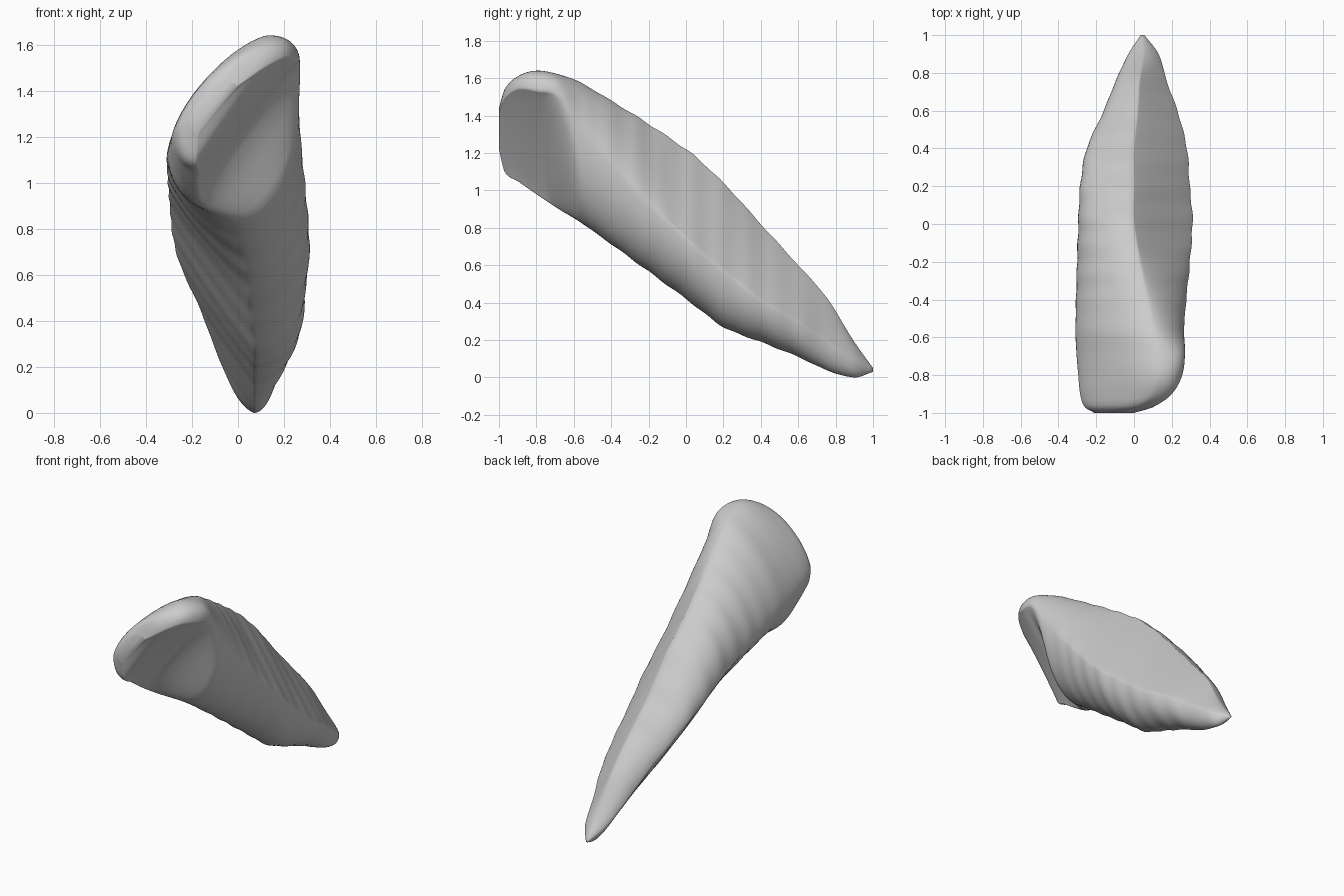
import bpy, bmesh, math

if "Cube" in bpy.data.objects:
    bpy.data.objects.remove(bpy.data.objects["Cube"])

# Sections along y: y, left (x, z), right (x, z), top (x, z), bottom (x, z)
S = [
    (-1.0, -.21, 1.27, .00, 1.42, -.06, 1.44, -.17, 1.22),
    (-.97, -.26, 1.23, .10, 1.49, .02, 1.54, -.18, 1.10),
    (-.90, -.285, 1.20, .20, 1.54, .10, 1.61, -.17, 1.05),
    (-.80, -.295, 1.17, .255, 1.53, .13, 1.64, -.17, .98),
    (-.68, -.305, 1.13, .27, 1.50, .13, 1.62, -.14, .90),
    (-.55, -.31, 1.10, .265, 1.30, .10, 1.57, .00, .82),
    (0, -.295, .89, .31, .75, .00, 1.22, .05, .42),
    (.20, -.285, .78, .295, .58, .00, 1.04, .07, .27),
    (.40, -.25, .64, .28, .42, .00, .82, .07, .19),
    (.60, -.16, .44, .23, .30, .02, .60, .07, .11),
    (.75, -.10, .28, .175, .20, .03, .43, .07, .04),
    (.90, -.03, .12, .13, .09, .05, .19, .07, .00),
    (1.0, .035, .04, .055, .04, .045, .05, .045, .03),
]


def ramp(v, a, b):
    return max(0, min(1, (v - a) / (b - a)))


def slope(i, k):
    a, b = S[max(i - 1, 0)], S[min(i + 1, len(S) - 1)]
    return (b[k] - a[k]) / (b[0] - a[0])


def section(y):
    """Smooth blend between the stations on either side of y."""
    i = max(k for k in range(len(S) - 1) if S[k][0] <= y)
    a, b = S[i], S[i + 1]
    h = b[0] - a[0]
    t = (y - a[0]) / h
    w = t * t * (3 - 2 * t)
    return [a[k] + (b[k] - a[k]) * w
            + h * t * (1 - t) * ((1 - t) * slope(i, k) - t * slope(i + 1, k))
            for k in range(1, len(a))]


def ring(y, n=16):
    """Closed outline of four corner curves (power 1 = round, 2 = straight cut)."""
    xl, zl, xr, zr, xt, zt, xb, zb = section(y)
    tip = ramp(y, .8, 1)
    upper_right = .85 + 1.05 * ramp(y, -.7, -.1) - .7 * tip
    upper_left = 1.4 - .4 * ramp(y, -.8, 0)
    lower_left = .9 + 1.0 * ramp(y, -.75, -.1) - .7 * tip
    lower_right = 2.1 - 1.1 * ramp(y, -.75, -.58)
    corners = [((xr, zr), (xt, zt), (xt, zr), upper_right, 0),
               ((xl, zl), (xt, zt), (xt, zl), upper_left, 1),
               ((xl, zl), (xb, zb), (xb, zl), lower_left, 0),
               ((xr, zr), (xb, zb), (xb, zr), lower_right, 1)]
    # faint growth ripples on the shaft
    f = 1 + .008 * ramp(y, -.6, -.3) * (1 - tip) * math.sin(2 * math.pi * y / .15)
    cx, cz = (xl + xr) / 2, (zt + zb) / 2
    pts = []
    for side, end, c, p, flip in corners:
        for j in range(n):
            a = math.pi / 2 * ((n - j) if flip else j) / n
            u, v = max(0, math.cos(a)) ** p, max(0, math.sin(a)) ** p
            x, z = c[0] + (side[0] - c[0]) * u, c[1] + (end[1] - c[1]) * v
            pts.append((cx + (x - cx) * f, y, max(0, cz + (z - cz) * f)))
    return pts


# Tapered horn body lofted through the sections, denser at the blunt head
stations = [-.9 - .1 * math.cos(math.pi / 2 * k / 10) for k in range(10)]
stations += [-.9 + .02 * k for k in range(96)]
bm = bmesh.new()
rings = [[bm.verts.new(p) for p in ring(max(-1, min(y, 1)))] for y in stations]
for a, b in zip(rings, rings[1:]):
    for k in range(len(a)):
        m = (k + 1) % len(a)
        bm.faces.new((a[k], a[m], b[m], b[k]))

# Closed blunt head and tip
bm.faces.new(rings[0])
bm.faces.new(rings[-1][::-1])
bmesh.ops.recalc_face_normals(bm, faces=bm.faces)
for f in bm.faces:
    f.smooth = True
mesh = bpy.data.meshes.new("horn_body")
bm.to_mesh(mesh)
bm.free()
body = bpy.data.objects.new("horn_body", mesh)
bpy.context.collection.objects.link(body)
